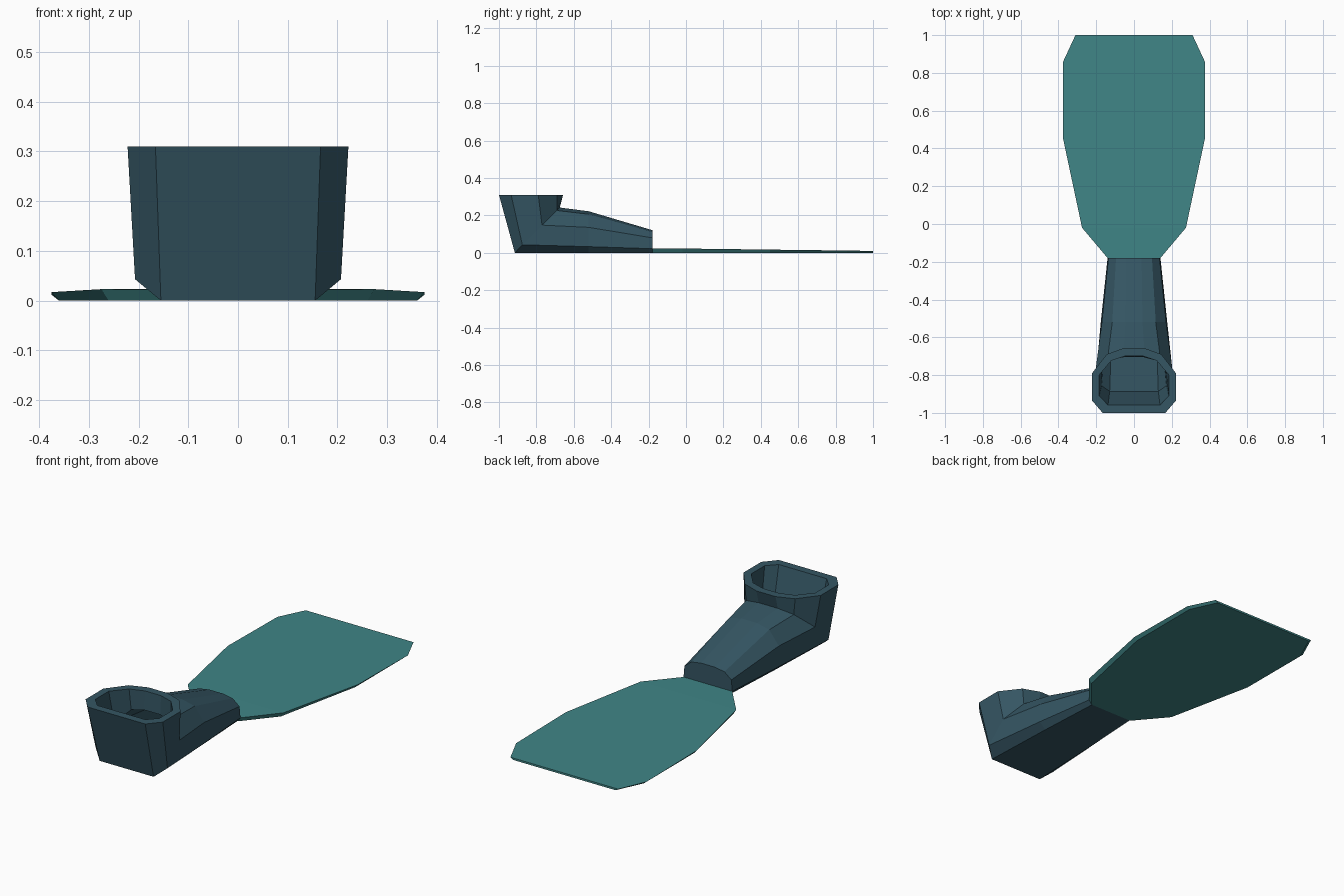
import bpy, bmesh
from mathutils import Vector

if "Cube" in bpy.data.objects:
    bpy.data.objects.remove(bpy.data.objects["Cube"])


def make_object(name, bm, color):
    bmesh.ops.recalc_face_normals(bm, faces=bm.faces)
    mesh = bpy.data.meshes.new(name)
    bm.to_mesh(mesh)
    bm.free()
    mat = bpy.data.materials.new(name + "_material")
    mat.diffuse_color = color
    mat.use_nodes = True
    mat.node_tree.nodes["Principled BSDF"].inputs["Base Color"].default_value = mat.diffuse_color
    mesh.materials.append(mat)
    obj = bpy.data.objects.new(name, mesh)
    bpy.context.collection.objects.link(obj)
    return obj


def mirrored(half):
    """Close a right-hand half outline into a full symmetric ring."""
    return [Vector(p) for p in half] + [Vector((-x, y, z)) for x, y, z in reversed(half)]


def bridge(bm, a, b):
    n = len(a)
    for i in range(n):
        j = (i + 1) % n
        bm.faces.new((a[i], a[j], b[j], b[i]))


def add_ring(bm, points):
    return [bm.verts.new(p) for p in points]


# Foot pocket: collar rim, ankle bend, instep, toe (sole to top of foot)
sections = [
    [(.166, -1, .31), (.222, -.935, .31), (.222, -.79, .31), (.145, -.69, .31), (.055, -.657, .31)],
    [(.155, -.915, 0), (.207, -.875, .043), (.203, -.77, .148), (.137, -.69, .226), (.055, -.675, .242)],
    [(.14, -.52, 0), (.176, -.52, .033), (.17, -.52, .136), (.115, -.52, .206), (.045, -.52, .222)],
    [(.122, -.18, 0), (.14, -.18, .022), (.135, -.18, .08), (.095, -.18, .112), (.04, -.18, .121)],
]
outer = [mirrored(s) for s in sections]


def shrink(ring):
    """Inner wall ring: scaled towards the middle of the outer one."""
    mid = Vector([(min(p[k] for p in ring) + max(p[k] for p in ring)) / 2 for k in range(3)])
    return [Vector((p.x * .83, mid.y + (p.y - mid.y) * .76, mid.z + (p.z - mid.z) * .76)) for p in ring]


inner = [shrink(r) for r in outer]
inner[-1] = [p + Vector((0, -.04, 0)) for p in inner[-1]]

bm = bmesh.new()
# One continuous skin: closed toe, outer wall, rim, inner wall, inner toe
rings = [add_ring(bm, r) for r in outer[::-1] + inner]
for a, b in zip(rings, rings[1:]):
    bridge(bm, a, b)
bm.faces.new(rings[0])
bm.faces.new(rings[-1])
make_object("foot_pocket", bm, (.035, .092, .125, 1))

# Blade: thin tapering plate with bevelled underside edge
outline = [(.14, -.18, .022), (.275, -.02, .023), (.375, .45, .017), (.375, .86, .012), (.31, 1, .01)]
bm = bmesh.new()
top = add_ring(bm, mirrored(outline))
bottom = add_ring(bm, mirrored([(x - .015, y, 0) for x, y, z in outline]))
bridge(bm, top, bottom)
bm.faces.new(bottom)
# Top surface in strips across the blade so each stays planar
for i in range(len(outline) - 1):
    bm.faces.new((top[i], top[i + 1], top[-2 - i], top[-1 - i]))
make_object("blade", bm, (.05, .235, .24, 1))
